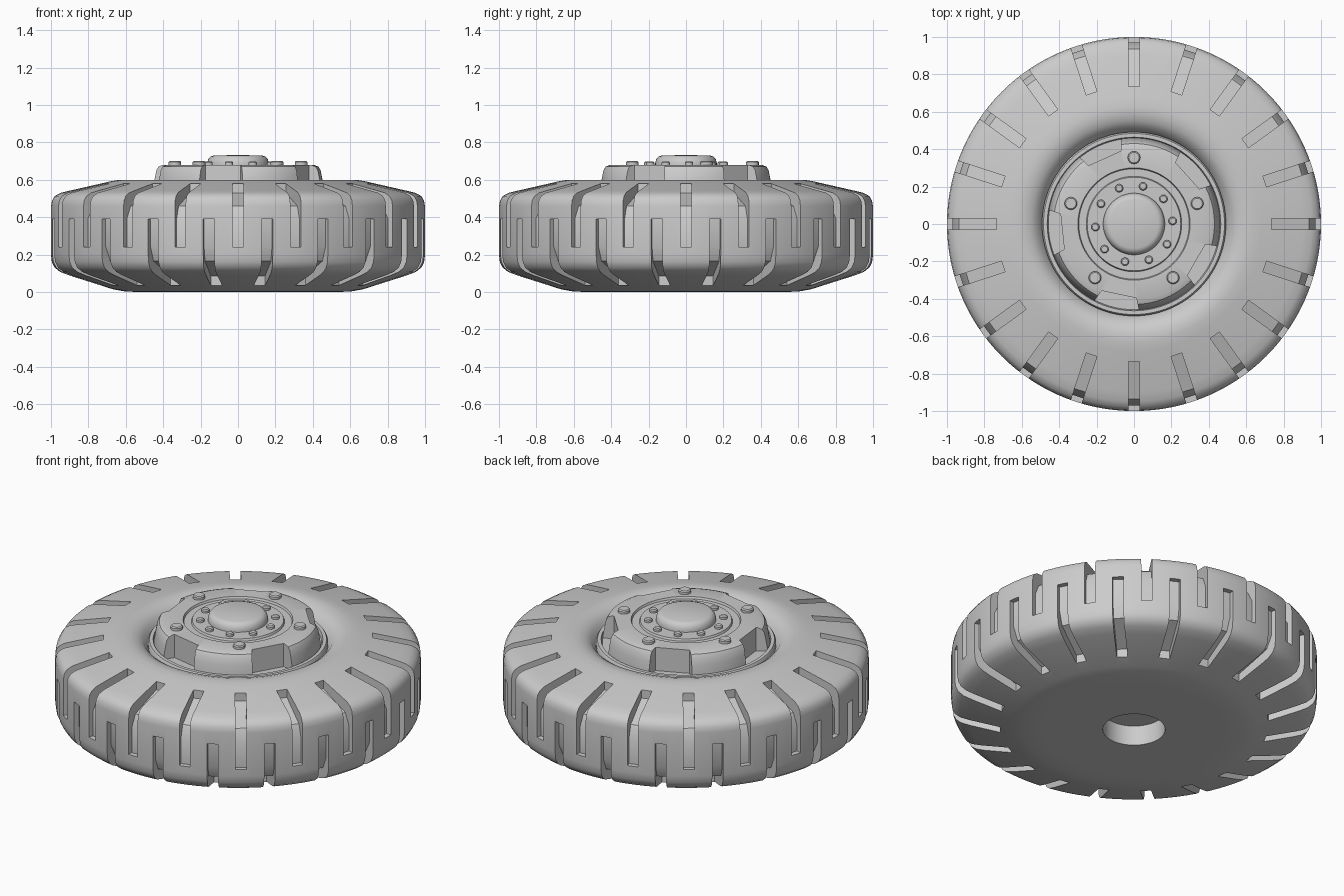
import bpy, bmesh, math
from mathutils import Matrix, Vector

cube = bpy.data.objects.get("Cube")
if cube:
    bpy.data.objects.remove(cube, do_unlink=True)

grey = bpy.data.materials.new("plain_grey")
grey.use_nodes = True
colour = (0.6, 0.6, 0.6, 1)
grey.diffuse_color = colour
grey.node_tree.nodes["Principled BSDF"].inputs["Base Color"].default_value = colour


def finish(name, bm):
    """Turn a bmesh into a named object in the plain material."""
    bmesh.ops.recalc_face_normals(bm, faces=bm.faces)
    mesh = bpy.data.meshes.new(name)
    bm.to_mesh(mesh)
    bm.free()
    mesh.materials.append(grey)
    obj = bpy.data.objects.new(name, mesh)
    bpy.context.collection.objects.link(obj)
    return obj


def smooth(obj, angle=35):
    bpy.ops.object.select_all(action="DESELECT")
    obj.select_set(True)
    bpy.context.view_layer.objects.active = obj
    bpy.ops.object.shade_smooth_by_angle(angle=math.radians(angle))


def lathe(name, profile, steps=120, closed=False):
    """Spin an (r, z) profile around the z axis."""
    bm = bmesh.new()
    verts = [bm.verts.new((r, 0, z)) for r, z in profile]
    edges = [bm.edges.new(pair) for pair in zip(verts, verts[1:])]
    if closed:
        edges.append(bm.edges.new((verts[-1], verts[0])))
    bmesh.ops.spin(bm, geom=verts + edges, cent=(0, 0, 0), axis=(0, 0, 1),
                   angle=math.tau, steps=steps, use_merge=True)
    bmesh.ops.remove_doubles(bm, verts=bm.verts, dist=1e-5)
    return finish(name, bm)


def prism(bm, points, offset, angle):
    """Extrude a flat outline by offset, then turn it around z."""
    turn = Matrix.Rotation(math.radians(angle), 4, "Z")
    low = [bm.verts.new(turn @ Vector(p)) for p in points]
    high = [bm.verts.new(turn @ (Vector(p) + Vector(offset))) for p in points]
    bm.faces.new(low)
    bm.faces.new(high[::-1])
    n = len(points)
    for i in range(n):
        j = (i + 1) % n
        bm.faces.new((low[i], high[i], high[j], low[j]))


def carve(obj, cutter):
    """Subtract the cutter and bake the result."""
    cutter.hide_render = True
    mod = obj.modifiers.new("cut", "BOOLEAN")
    mod.operation = "DIFFERENCE"
    mod.solver = "EXACT"
    mod.object = cutter
    graph = bpy.context.evaluated_depsgraph_get()
    baked = bpy.data.meshes.new_from_object(obj.evaluated_get(graph))
    obj.modifiers.clear()
    obj.data = baked
    bpy.data.objects.remove(cutter, do_unlink=True)


# Tyre body with a blind axle hole underneath
tyre = lathe("tyre", [
    (0, .12), (.17, .12), (.17, 0), (.5, 0), (.6, .002), (.67, .015),
    (.9, .088), (.95, .107), (.98, .13), (.995, .16), (1, .2),
    (1, .46), (.995, .49), (.98, .513), (.95, .53), (.9, .542),
    (.68, .592), (.63, .6), (.59, .6), (.55, .588), (.52, .568),
    (.495, .53), (.48, .5), (0, .5)])

# Tread grooves, alternating between upper and lower shoulder
GROOVES, WIDTH = 20, .06
upper = [(1.1, .24), (.97, .24), (.97, .39), (.935, .46), (.735, .53), (.735, .7), (1.1, .7)]
lower = [(1.1, .39), (.97, .39), (.97, .24), (.935, .165), (.735, .085), (.735, -.1), (1.1, -.1)]
bm = bmesh.new()
for i in range(GROOVES):
    for outline, shift in ((upper, 0), (lower, .5)):
        prism(bm, [(r, -WIDTH / 2, z) for r, z in outline], (0, WIDTH, 0),
              (i + shift) * 360 / GROOVES)
carve(tyre, finish("groove_cutter", bm))
smooth(tyre)

# Rim ring between tyre and hub
smooth(lathe("rim_ring", [(.33, .48), (.33, .54), (.458, .54), (.464, .562),
                          (.484, .562), (.492, .55), (.492, .48)], closed=True))

# Hub with five notches in its wall
hub = lathe("hub", [
    (0, .49), (.46, .49), (.46, .55), (.45, .61), (.442, .65), (.43, .67),
    (.405, .68), (.3, .68), (.295, .668), (.255, .668), (.25, .68), (0, .68)])
bm = bmesh.new()
for i in range(5):
    prism(bm, [(.385, -.095, .53), (.385, .095, .53), (.5, .145, .53), (.5, -.145, .53)],
          (0, 0, .3), 42 + i * 72)
carve(hub, finish("notch_cutter", bm))
smooth(hub)

# Centre cap
smooth(lathe("centre_cap", [(0, .66), (.165, .66), (.165, .69), (.159, .71),
                            (.147, .724), (.13, .73), (0, .732)], steps=64))


# Bolts on two circles
def bolt_circle(name, count, ring, start, radius, top):
    for i in range(count):
        a = math.radians(start + i * 360 / count)
        bolt = lathe(f"{name}_{i + 1}", [
            (0, .665), (radius, .665), (radius, top - .006), (radius - .006, top), (0, top)], steps=16)
        bolt.location = (ring * math.cos(a), ring * math.sin(a), 0)
        smooth(bolt)


bolt_circle("wheel_bolt", 5, .355, 18, .034, .7)
bolt_circle("hub_bolt", 10, .207, 4.5, .022, .698)
